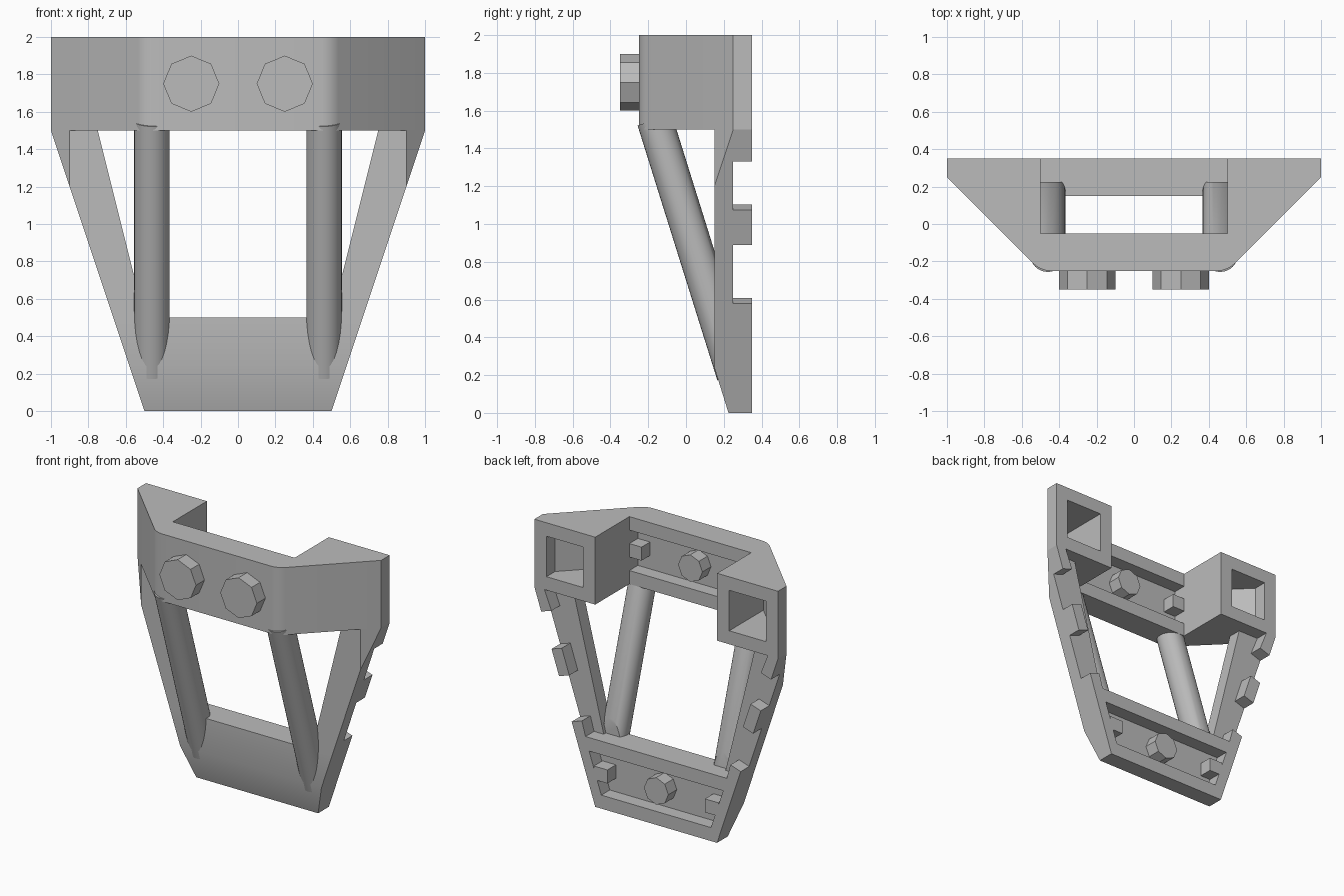
import bpy, bmesh, math
from mathutils import Vector, Matrix

if "Cube" in bpy.data.objects:
    bpy.data.objects.remove(bpy.data.objects["Cube"])

GREY = (0.5, 0.5, 0.5, 1)
grey = bpy.data.materials.new("plain grey")
grey.use_nodes = True
grey.diffuse_color = GREY
grey.node_tree.nodes["Principled BSDF"].inputs["Base Color"].default_value = GREY


def finish(name, bm):
    bmesh.ops.recalc_face_normals(bm, faces=bm.faces)
    mesh = bpy.data.meshes.new(name)
    bm.to_mesh(mesh)
    bm.free()
    mesh.materials.append(grey)
    obj = bpy.data.objects.new(name, mesh)
    bpy.context.collection.objects.link(obj)
    return obj


def prism(points, axis, lo, hi):
    """Extrude an (x, z) outline along y, or an (x, y) outline along z."""
    place = (lambda p, d: (p[0], d, p[1])) if axis == "y" else (lambda p, d: (p[0], p[1], d))
    bm = bmesh.new()
    face = bm.faces.new([bm.verts.new(place(p, lo)) for p in points])
    top = bmesh.ops.extrude_face_region(bm, geom=[face])["geom"]
    shift = Vector(place((0, 0), hi - lo))
    bmesh.ops.translate(bm, vec=shift, verts=[v for v in top if isinstance(v, bmesh.types.BMVert)])
    bmesh.ops.recalc_face_normals(bm, faces=bm.faces)
    return bm


def box(x0, x1, y0, y1, z0, z1):
    return prism([(x0, z0), (x1, z0), (x1, z1), (x0, z1)], "y", y0, y1)


def chop(bm, point, normal):
    """Remove everything on the normal side of a plane and cap the cut."""
    cut = bmesh.ops.bisect_plane(bm, geom=bm.verts[:] + bm.edges[:] + bm.faces[:], dist=1e-5,
                                 plane_co=point, plane_no=normal, clear_outer=True)["geom_cut"]
    bmesh.ops.holes_fill(bm, edges=[e for e in cut if isinstance(e, bmesh.types.BMEdge)], sides=0)


def cylinder(radius, start, end, sides):
    start, end = Vector(start), Vector(end)
    turn = Vector((0, 0, 1)).rotation_difference(end - start).to_matrix().to_4x4()
    bm = bmesh.new()
    bmesh.ops.create_cone(bm, cap_ends=True, segments=sides, radius1=radius, radius2=radius,
                          depth=(end - start).length,
                          matrix=Matrix.Translation((start + end) / 2) @ turn)
    return bm


def mirrored(obj):
    obj.modifiers.new("mirror", "MIRROR")
    return obj


def carve(obj, cutter):
    cutter.hide_render = True
    cutter.hide_set(True)
    cutter.display_type = "WIRE"
    mod = obj.modifiers.new("carve", "BOOLEAN")
    mod.operation, mod.solver, mod.object = "DIFFERENCE", "EXACT", cutter


def outer(z):
    """Outer x of the tapered frame at height z."""
    return 0.5 + z / 3


parts = []

# Upper block: U-shaped plan with rounded front corners
half = [(0.5, -0.25), (1, 0.25), (1, 0.35), (0.5, 0.35), (0.5, -0.05)]
plan = half + [(-x, y) for x, y in reversed(half)]
bm = prism(plan, "z", 1.5, 2)
corners = [e for e in bm.edges
           if all(abs(abs(v.co.x) - 0.5) < 0.01 and v.co.y < -0.2 for v in e.verts)
           and abs(e.verts[0].co.x - e.verts[1].co.x) < 0.01]
bmesh.ops.bevel(bm, geom=corners, offset=0.05, segments=4, profile=0.5, affect="EDGES")
upper = finish("upper_block", bm)
carve(upper, finish("channel_cutter", box(-0.5, 0.5, -0.15, 0.1, 1.6, 1.9)))
pocket = [(0.6, -0.05), (0.9, 0.25), (0.9, 0.5), (0.6, 0.5)]
for side, name in ((1, "left"), (-1, "right")):
    outline = [(side * x, y) for x, y in pocket]
    carve(upper, finish(name + "_pocket_cutter", prism(outline, "z", 1.6, 1.9)))
parts.append(upper)

# Lower bar: tapered, sloping front, recessed back
w = outer(0.5)
bm = prism([(-0.5, 0), (0.5, 0), (w, 0.5), (-w, 0.5)], "y", 0.15, 0.35)
chop(bm, (0, 0.225, 0), (0, -1, -0.313))
lower = finish("lower_bar", bm)
carve(lower, finish("recess_cutter", prism(
    [(-0.45, 0.1), (0.45, 0.1), (0.55, 0.4), (-0.55, 0.4)], "y", 0.25, 0.5)))
parts.append(lower)

# Side rails, trimmed by the slanted flank of the upper block
bm = prism([(0.5, 0.5), (w, 0.5), (1, 1.5), (0.75, 1.5)], "y", 0.15, 0.25)
chop(bm, (0.9, 0.15, 0), (1, -1, 0))
parts.append(mirrored(finish("side_rail", bm)))

# Teeth along the outer rail edge, square to the rail
for name, z0, z1 in (("lower", 0.45, 0.58), ("middle", 0.89, 1.075), ("upper", 1.33, 1.5)):
    rise, inset = 0.028, 0.084
    top = z1 if name == "upper" else z1 + rise
    base = z0 if name == "lower" else z0 + rise
    bm = prism([(outer(z0), z0), (outer(z1), z1), (outer(z1) - inset, top),
                (outer(z0) - inset, base)], "y", 0.25, 0.35)
    parts.append(mirrored(finish(name + "_rail_tooth", bm)))

# Slanted round posts, flat where they meet the back of the rails
foot, head = 0.2, 1.55
bm = cylinder(0.095, (0.46, -0.15 + 0.313 * (1.5 - foot), foot),
              (0.46, -0.15 + 0.313 * (1.5 - head), head), 32)
chop(bm, (0, 0.225, 0), (0, 1, 0))
parts.append(mirrored(finish("post", bm)))

# Front bolts, back studs and locating tabs
parts.append(mirrored(finish("front_bolt", cylinder(0.15, (0.25, -0.24, 1.75), (0.25, -0.35, 1.75), 8))))
for name, y, z in (("upper", -0.15, 1.75), ("lower", 0.25, 0.25)):
    parts.append(finish(name + "_back_stud", cylinder(0.1, (0, y - 0.01, z), (0, y + 0.1, z), 8)))
    parts.append(mirrored(finish(name + "_tab", box(0.4, 0.51, y - 0.01, y + 0.1, z - 0.05, z + 0.05))))

# Smooth shading with sharp edges kept
bpy.ops.object.select_all(action="DESELECT")
for obj in parts:
    obj.select_set(True)
bpy.context.view_layer.objects.active = parts[0]
bpy.ops.object.shade_smooth_by_angle(angle=math.radians(30))
